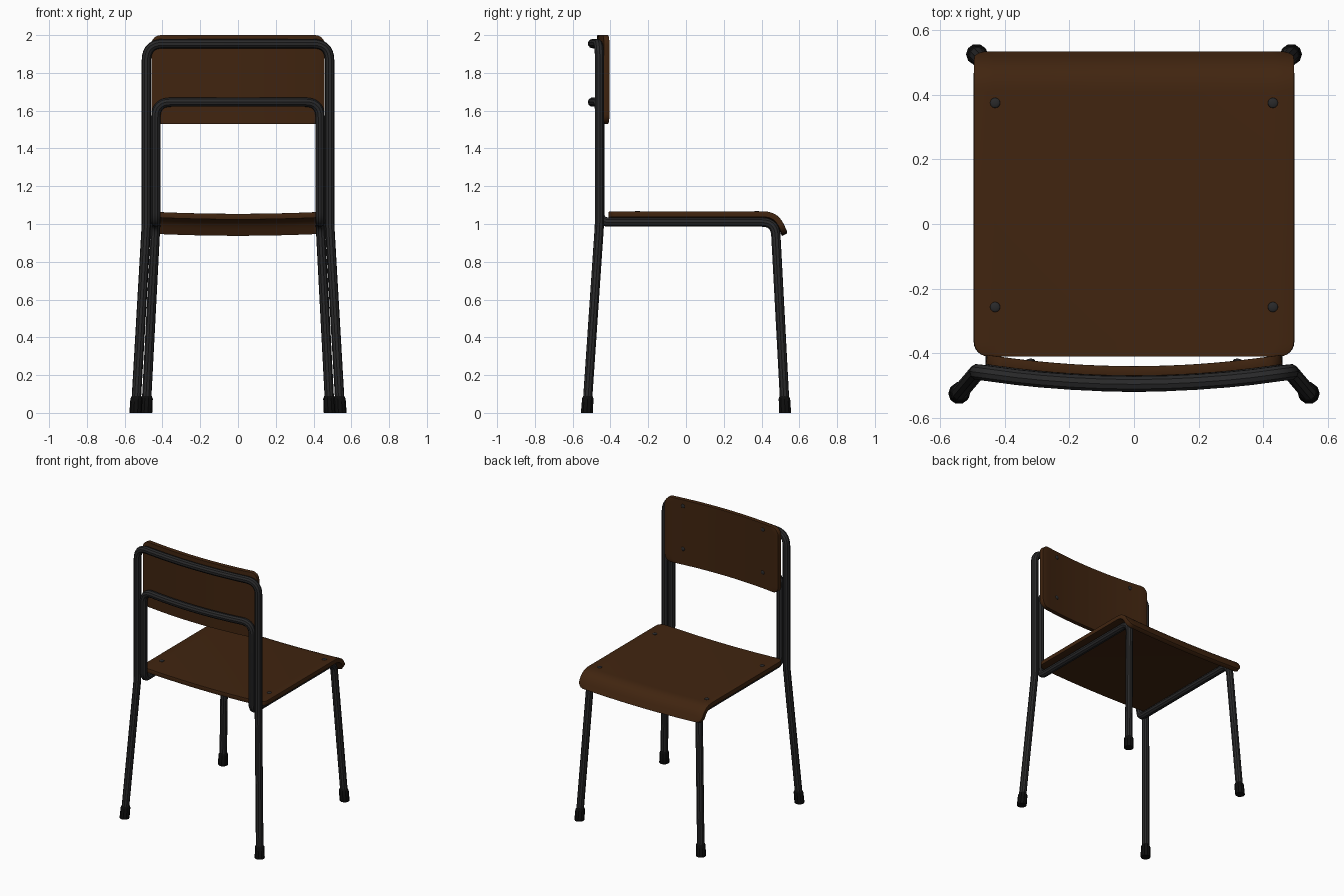
import bpy, bmesh, math
from mathutils import Vector

cube = bpy.data.objects.get("Cube")
if cube:
    bpy.data.objects.remove(cube, do_unlink=True)


def material(name, rgb, rough):
    m = bpy.data.materials.new(name)
    m.use_nodes = True
    m.diffuse_color = (*rgb, 1)
    bsdf = m.node_tree.nodes["Principled BSDF"]
    bsdf.inputs["Base Color"].default_value = (*rgb, 1)
    bsdf.inputs["Roughness"].default_value = rough
    return m


WOOD = material("brown wood", (0.052, 0.018, 0.005), 0.6)
METAL = material("dark grey metal", (0.022, 0.022, 0.023), 0.5)
RUBBER = material("black rubber", (0.004, 0.004, 0.004), 0.8)
TUBE_R = 0.025


def finish(obj, mat, angle=30):
    """Apply modifiers, colour the part and shade it."""
    obj.data.materials.append(mat)
    bpy.ops.object.select_all(action='DESELECT')
    obj.select_set(True)
    bpy.context.view_layer.objects.active = obj
    bpy.ops.object.convert(target='MESH')
    bpy.ops.object.shade_smooth_by_angle(angle=math.radians(angle))


def from_bmesh(name, bm):
    me = bpy.data.meshes.new(name)
    bm.to_mesh(me)
    bm.free()
    obj = bpy.data.objects.new(name, me)
    bpy.context.collection.objects.link(obj)
    return obj


def rounded(points, steps=7):
    """Polyline from (x, y, z, bend length) corners with rounded bends."""
    out = []
    for i, (*co, t) in enumerate(points):
        p = Vector(co)
        if t == 0 or i in (0, len(points) - 1):
            out.append(p)
            continue
        a = p + (Vector(points[i - 1][:3]) - p).normalized() * t
        b = p + (Vector(points[i + 1][:3]) - p).normalized() * t
        for k in range(steps + 1):
            f = k / steps
            out.append(a * (1 - f) ** 2 + p * 2 * f * (1 - f) + b * f * f)
    return out


def tube(name, half, bow):
    """Bent tube: one side's corners, a bowed crossbar, then the mirrored side."""
    x, y, z, _ = half[-1]
    bar = [(x * u, y - bow * (1 - u * u), z, 0)
           for u in (0.75, 0.6, 0.4, 0.2, 0, -0.2, -0.4, -0.6, -0.75)]
    path = rounded(half + bar + [(-px, py, pz, t) for px, py, pz, t in reversed(half)])
    cu = bpy.data.curves.new(name, 'CURVE')
    cu.dimensions = '3D'
    cu.bevel_depth = TUBE_R
    cu.bevel_resolution = 3
    cu.use_fill_caps = True
    sp = cu.splines.new('POLY')
    sp.points.add(len(path) - 1)
    for pt, co in zip(sp.points, path):
        pt.co = (*co, 1)
    obj = bpy.data.objects.new(name, cu)
    bpy.context.collection.objects.link(obj)
    finish(obj, METAL)


def panel(name, path, half_w, corner, bow, thick, cols=16):
    """Bowed plywood sheet with rounded corners, swept along a side profile."""
    lengths = [0]
    for a, b in zip(path, path[1:]):
        lengths.append(lengths[-1] + (b - a).length)
    total = lengths[-1]

    # stations: profile points plus extra rows through the rounded corners
    ends = [corner * (1 - math.cos(k * math.pi / 12)) for k in range(7)]
    stations = sorted(ends + [total - e for e in ends]
                      + [s for s in lengths if corner < s < total - corner])
    clean = [stations[0]]
    for s in stations[1:]:
        if s - clean[-1] > 0.001:
            clean.append(s)

    def at(s):
        for i in range(len(path) - 1):
            if s <= lengths[i + 1] + 1e-6:
                f = (s - lengths[i]) / (lengths[i + 1] - lengths[i])
                return path[i].lerp(path[i + 1], f)
        return path[-1]

    bm = bmesh.new()
    rows = []
    for s in clean:
        d = min(s, total - s, corner)
        w = half_w - corner + math.sqrt(max(0, corner ** 2 - (corner - d) ** 2))
        row = []
        for j in range(cols + 1):
            x = w * (2 * j / cols - 1)
            off = Vector(bow) * (1 - (x / half_w) ** 2)
            row.append(bm.verts.new(at(s) + off + Vector((x, 0, 0))))
        rows.append(row)
    for r0, r1 in zip(rows, rows[1:]):
        for j in range(cols):
            bm.faces.new((r0[j], r0[j + 1], r1[j + 1], r1[j]))
    obj = from_bmesh(name, bm)
    sol = obj.modifiers.new("thickness", 'SOLIDIFY')
    sol.thickness = thick
    sol.offset = -1
    bev = obj.modifiers.new("soft edge", 'BEVEL')
    bev.width = 0.005
    bev.segments = 2
    bev.limit_method = 'ANGLE'
    bev.angle_limit = math.radians(50)
    finish(obj, WOOD, 40)


def foot(name, x, y, lean):
    """Rubber cap following the lean of its leg."""
    bm = bmesh.new()
    n = 10
    rings = []
    for z, r in ((0, 0.033), (0.076, 0.032), (0.09, 0.025)):
        rings.append([bm.verts.new((x + lean[0] * z + r * math.cos(a),
                                    y + lean[1] * z + r * math.sin(a), z))
                      for a in (2 * math.pi * k / n for k in range(n))])
    for a, b in zip(rings, rings[1:]):
        for k in range(n):
            m = (k + 1) % n
            bm.faces.new((a[k], a[m], b[m], b[k]))
    bm.faces.new(rings[0][::-1])
    bm.faces.new(rings[-1])
    finish(from_bmesh(name, bm), RUBBER)


def screw(name, loc, scale):
    bpy.ops.mesh.primitive_uv_sphere_add(segments=12, ring_count=8, radius=1, location=loc)
    obj = bpy.context.object
    obj.name = name
    obj.scale = scale
    finish(obj, METAL, 60)


# Tubular frame
REAR, FRONT = (0.542, -0.525), (0.487, 0.525)
tube("back_leg_frame", [(*REAR, 0.01, 0), (0.485, -0.458, 1.0, 0.04),
                        (0.485, -0.458, 1.955, 0.09)], 0.037)
tube("seat_frame", [(*FRONT, 0.01, 0), (0.435, 0.472, 1.01, 0.07),
                    (0.435, -0.457, 1.01, 0.05), (0.435, -0.457, 1.645, 0.08)], 0.038)

# Plywood seat with a rolled front edge, and the curved backrest
panel("seat", rounded([(0, -0.41, 1.067, 0), (0, 0.485, 1.067, 0.075),
                       (0, 0.535, 0.963, 0)]),
      0.495, 0.045, (0, 0, -0.013), 0.03)
panel("backrest", [Vector((0, -0.405, 2.0)), Vector((0, -0.405, 1.53))],
      0.455, 0.05, (0, -0.035, 0), 0.03)

# Feet and screws on both sides
for side, sx in (("left", 1), ("right", -1)):
    foot("rear_foot_" + side, sx * REAR[0], REAR[1], (-sx * 0.057, 0.067))
    foot("front_foot_" + side, sx * FRONT[0], FRONT[1], (-sx * 0.052, -0.053))
    for place, y in (("front", 0.375), ("rear", -0.257)):
        screw(f"seat_screw_{place}_{side}", (sx * 0.43, y, 1.064), (0.016, 0.016, 0.006))
    for place, z in (("upper", 1.955), ("lower", 1.645)):
        screw(f"backrest_screw_{place}_{side}", (sx * 0.32, -0.4227, z), (0.014, 0.006, 0.014))
